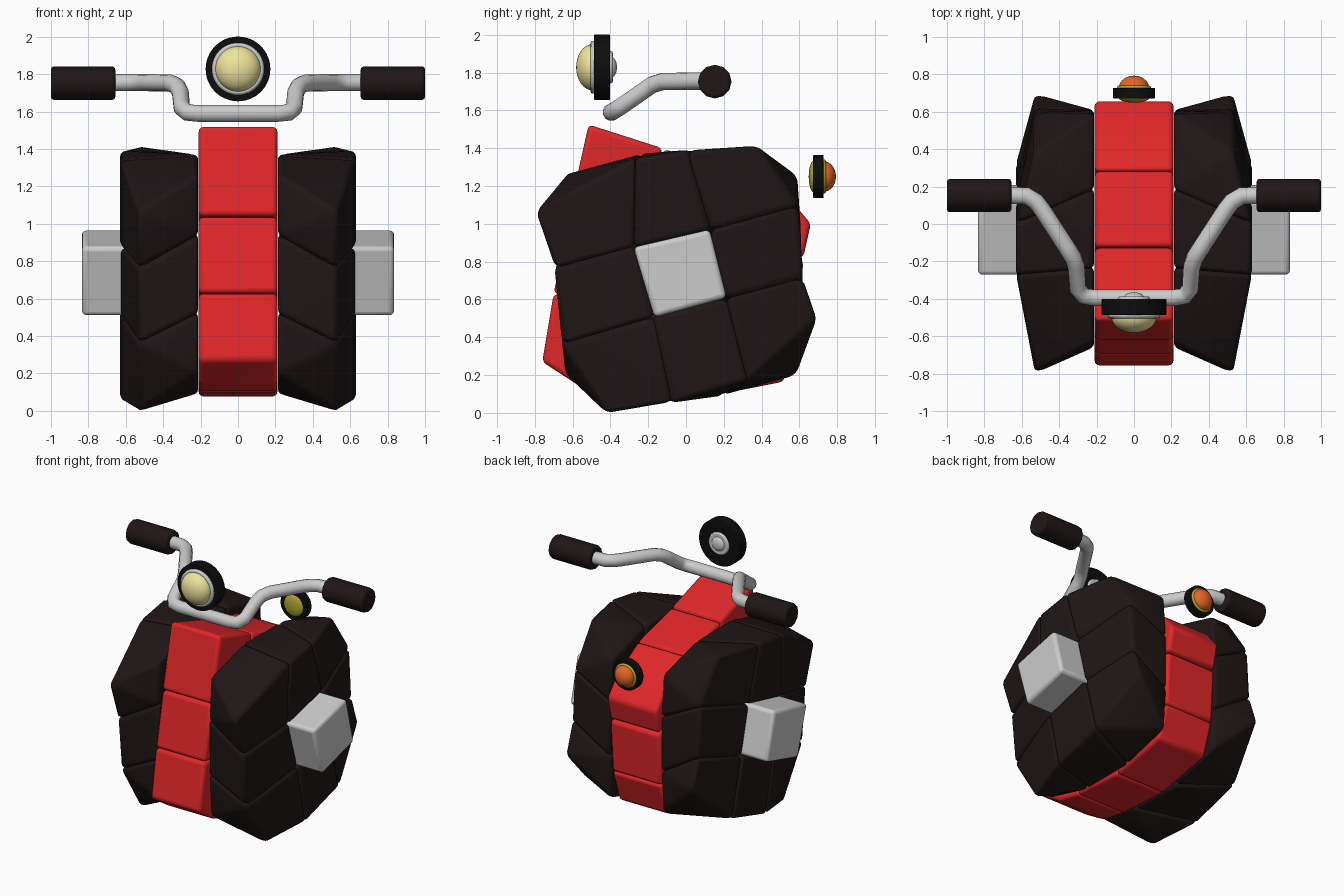
import bpy, bmesh
from math import pi
from mathutils import Vector

if "Cube" in bpy.data.objects:
    bpy.data.objects.remove(bpy.data.objects["Cube"])


def mat(name, col):
    m = bpy.data.materials.new(name)
    m.diffuse_color = (*col, 1)
    m.use_nodes = True
    m.node_tree.nodes["Principled BSDF"].inputs["Base Color"].default_value = m.diffuse_color
    return m


DARK = mat("dark_rubber", (0.014, 0.008, 0.008))
RED = mat("red_paint", (0.75, 0.02, 0.022))
BLACK = mat("black_trim", (0.004, 0.004, 0.004))
CREAM = mat("cream_lens", (0.86, 0.78, 0.33))
OLIVE = mat("amber_rim", (0.42, 0.38, 0.03))
ORANGE = mat("orange_lens", (0.8, 0.13, 0.02))


def finish(ob, m=None, bevel=0, angle=0.35, segs=3):
    if m:
        ob.data.materials.append(m)
    bpy.ops.object.select_all(action='DESELECT')
    ob.select_set(True)
    bpy.context.view_layer.objects.active = ob
    if bevel:
        b = ob.modifiers.new("bevel", 'BEVEL')
        b.width, b.segments = bevel, segs
        b.limit_method, b.angle_limit = 'ANGLE', angle
    bpy.ops.object.shade_smooth_by_angle(angle=0.6)
    return ob


def hull(name, pts, m=None, bevel=0.025):
    bm = bmesh.new()
    for p in pts:
        bm.verts.new(p)
    r = bmesh.ops.convex_hull(bm, input=bm.verts)
    junk = {g for g in r["geom_interior"] + r["geom_unused"]
            if isinstance(g, bmesh.types.BMVert)}
    bmesh.ops.delete(bm, geom=list(junk), context='VERTS')
    bmesh.ops.dissolve_limit(bm, angle_limit=0.12, verts=bm.verts, edges=bm.edges)
    bmesh.ops.recalc_face_normals(bm, faces=bm.faces)
    me = bpy.data.meshes.new(name)
    bm.to_mesh(me)
    bm.free()
    ob = bpy.data.objects.new(name, me)
    bpy.context.collection.objects.link(ob)
    return finish(ob, m, bevel)


# Side layers: 3x3 blocks between a straight inner grid and a twisted ridge grid (y, z)
ridge = [
    [(-.80, 1.066), (-.27, 1.345), (0, 1.39), (.38, 1.415)],
    [(-.695, .76), (-.278, .876), (.125, .97), (.595, 1.10)],
    [(-.655, .36), (-.167, .505), (.215, .61), (.62, .72)],
    [(-.425, -.005), (-.07, .055), (.33, .17), (.697, .495)],
]


def inner(r, c):
    y, z = (-.635, -.21, .21, .635)[c], (.64, .21, -.21, -.64)[r]
    if r in (0, 3) and c in (0, 3):
        y, z = y * .965, z * .83
    return (.213, y - .025, z + .73)


def outer(r, c):
    return (.63 if c in (1, 2) else .53, *ridge[r][c])


for side, s in (("right", 1), ("left", -1)):
    for r in range(3):
        for c in range(3):
            cell = [(r, c), (r, c + 1), (r + 1, c), (r + 1, c + 1)]
            if (r, c) == (1, 1):
                pts = [(x, *ridge[a][b]) for a, b in cell for x in (.3, .835)]
                name, m = side + "_hub", None
            else:
                pts = [f(a, b) for a, b in cell for f in (inner, outer)]
                name, m = f"{side}_tread_{r}{c}", DARK
            hull(name, [Vector((s * x, y, z)) for x, y, z in pts], m)

# Red middle layer: side outlines of the blocks, extruded across
a, b, c, d = (-.2, .96), (.2, .88), (.15, .48), (-.26, .56)
red_blocks = {
    "front_top": [(-.515, 1.525), (-.125, 1.40), a, (-.622, 1.045)],
    "front_middle": [(-.615, 1.04), a, d, (-.70, .632)],
    "front_bottom": [(-.70, .63), d, (-.36, .10), (-.56, .14), (-.76, .27)],
    "bottom_middle": [d, c, (.06, .075), (-.36, .10)],
    "back_bottom": [c, (.595, .41), (.515, .165), (.06, .075)],
    "back_middle": [b, (.62, .81), (.595, .41), c],
    "back_top": [b, (.285, 1.29), (.56, 1.12), (.66, 1.0), (.62, .82)],
    "top_middle": [(-.12, 1.395), (.285, 1.29), b, a],
    "core": [a, b, c, d],
}
for n, prof in red_blocks.items():
    hull("body_" + n, [(x, y, z) for y, z in prof for x in (-.21, .21)], RED)

# Handlebar tube, mirrored path with softened corners
half = [(.21, -.395, 1.59), (.27, -.385, 1.595), (.30, -.345, 1.62),
        (.308, -.23, 1.70), (.325, -.18, 1.735), (.36, -.125, 1.752),
        (.49, .075, 1.755), (.525, .12, 1.755), (.575, .15, 1.755), (.70, .155, 1.755)]
path = [(-x, y, z) for x, y, z in reversed(half)] + half
cu = bpy.data.curves.new("handlebar", 'CURVE')
cu.dimensions = '3D'
cu.bevel_depth, cu.bevel_resolution, cu.use_fill_caps = .046, 4, True
sp = cu.splines.new('POLY')
sp.points.add(len(path) - 1)
for p, co in zip(sp.points, path):
    p.co = (*co, 1)
    p.radius = 1
sp.use_smooth = True
bar = bpy.data.objects.new("handlebar", cu)
bpy.context.collection.objects.link(bar)


def disc(name, loc, rad, depth, axis, m, bevel, n=48):
    rot = (0, pi / 2, 0) if axis == 'x' else (pi / 2, 0, 0)
    bpy.ops.mesh.primitive_cylinder_add(vertices=n, radius=rad, depth=depth,
                                        location=loc, rotation=rot)
    ob = bpy.context.object
    ob.name = name
    return finish(ob, m, bevel, 0.9, 2)


def dome(name, loc, rad, depth, m):
    bpy.ops.mesh.primitive_uv_sphere_add(segments=32, ring_count=16, radius=1,
                                         location=loc, rotation=(pi / 2, 0, 0))
    ob = bpy.context.object
    ob.name = name
    ob.scale = (rad, rad, depth)
    return finish(ob, m)


# Grips
for side, s in (("right", 1), ("left", -1)):
    disc(side + "_grip", (s * .828, .152, 1.752), .089, .344, 'x', DARK, .015, 12)

# Headlight
Z = 1.828
disc("headlight_housing", (0, -.444, Z), .173, .084, 'y', BLACK, .004)
disc("headlight_rim", (0, -.475, Z), .14, .06, 'y', None, .012)
dome("headlight_lens", (0, -.495, Z), .122, .086, CREAM)
disc("headlight_back", (0, -.402, Z), .085, .03, 'y', None, .01)
dome("headlight_hub", (0, -.395, Z), .055, .03, None)

# Tail light
Z = 1.25
disc("taillight_housing", (0, .70, Z), .113, .056, 'y', BLACK, .004)
disc("taillight_rim", (0, .725, Z), .091, .03, 'y', OLIVE, .01)
dome("taillight_lens", (0, .73, Z), .08, .063, ORANGE)
dome("taillight_back", (0, .675, Z), .082, .026, OLIVE)
